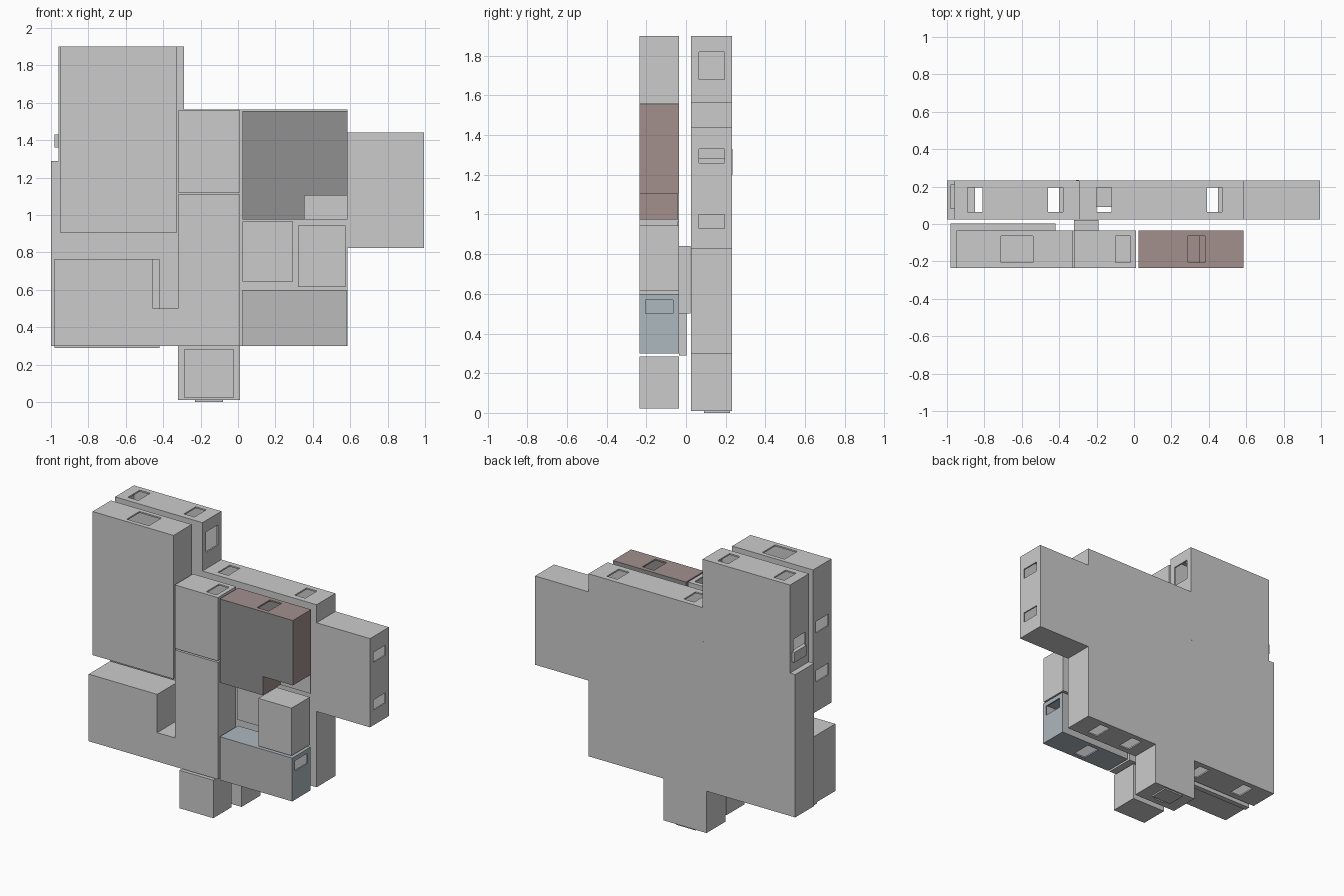
import bpy, bmesh

if "Cube" in bpy.data.objects:
    bpy.data.objects.remove(bpy.data.objects["Cube"])


def paint(name, rgb):
    m = bpy.data.materials.new(name)
    m.diffuse_color = (*rgb, 1)
    m.use_nodes = True
    m.node_tree.nodes["Principled BSDF"].inputs["Base Color"].default_value = m.diffuse_color
    return m


def rect(x0, x1, z0, z1):
    return [(x0, z0), (x1, z0), (x1, z1), (x0, z1)]


def room(name, outline, y0, y1, windows=None, band=None, mats=(), wall=0.01):
    """Hollow room: plan outline in x,z (anticlockwise), closed front and back.
    windows: {edge number: [(start, end), ...]}, all cut over the same y band."""
    windows = windows or {}
    ys = [y0, *band, y1] if band else [y0, y1]
    bm = bmesh.new()
    cache = {}

    def vert(x, y, z):
        key = (round(x, 4), round(y, 4), round(z, 4))
        if key not in cache:
            cache[key] = bm.verts.new(key)
        return cache[key]

    ring = []
    for i, p in enumerate(outline):
        q = outline[(i + 1) % len(outline)]
        axis = 0 if abs(q[0] - p[0]) > abs(q[1] - p[1]) else 1
        spans = windows.get(i, [])
        us = sorted({p[axis], q[axis], *[u for s in spans for u in s]},
                    reverse=q[axis] < p[axis])
        pts = [(u, p[1]) if axis == 0 else (p[0], u) for u in us]
        ring += pts[:-1]
        for a, b, ua, ub in zip(pts, pts[1:], us, us[1:]):
            mid = (ua + ub) / 2
            for k in range(len(ys) - 1):
                if k == 1 and any(s[0] < mid < s[1] for s in spans):
                    continue
                f = bm.faces.new([vert(a[0], ys[k], a[1]), vert(a[0], ys[k + 1], a[1]),
                                  vert(b[0], ys[k + 1], b[1]), vert(b[0], ys[k], b[1])])
                f.material_index = 1 if len(mats) > 1 else 0
    for y in (y0, y1):
        bm.faces.new([vert(x, y, z) for x, z in ring])
    bmesh.ops.recalc_face_normals(bm, faces=bm.faces)
    me = bpy.data.meshes.new(name)
    bm.to_mesh(me)
    bm.free()
    ob = bpy.data.objects.new(name, me)
    bpy.context.collection.objects.link(ob)
    for m in mats:
        me.materials.append(m)
    if windows:
        mod = ob.modifiers.new("wall_thickness", 'SOLIDIFY')
        mod.thickness, mod.offset = wall, -1
    return ob


grey = paint("roof_grey", (0.5, 0.5, 0.5))
dark = paint("dark_roof", (0.28, 0.28, 0.28))
brown = paint("brown_wall", (0.36, 0.28, 0.27))
blue = paint("blue_wall", (0.42, 0.48, 0.52))
light = paint("light_wall", (0.68, 0.68, 0.68))

# Rear storey: one hollow floor with windows in its outer walls
rear = [(-0.32, 0.01), (0.01, 0.01), (0.01, 0.30), (0.585, 0.30), (0.585, 0.825),
        (0.995, 0.825), (0.995, 1.44), (0.585, 1.44), (0.585, 1.565), (-0.29, 1.565),
        (-0.29, 1.90), (-0.96, 1.90), (-0.96, 1.29), (-1.0, 1.29), (-1.0, 0.30),
        (-0.32, 0.30)]
room("rear_storey", rear, 0.025, 0.232,
     {0: [(-0.2, -0.12)], 2: [(0.1, 0.18), (0.37, 0.45)],
      5: [(0.93, 1.0), (1.26, 1.33)], 8: [(-0.2, -0.12), (0.39, 0.47)],
      9: [(1.68, 1.82)], 10: [(-0.89, -0.81), (-0.46, -0.38)],
      11: [(1.43, 1.51)], 14: [(-0.85, -0.77), (-0.48, -0.40)]},
     (0.065, 0.195), [light])
room("left_window_sill", rect(-0.98, -0.96, 1.36, 1.43), 0.08, 0.21)
room("bottom_window_sill", rect(-0.23, -0.08, 0.0, 0.012), 0.09, 0.222)
room("rear_wall_slot", rect(-0.31, -0.295, 1.2, 1.33), 0.23, 0.234)

# Front storey: separate rooms
F0, F1, BAND = -0.235, -0.035, (-0.205, -0.065)
room("large_room", rect(-0.95, -0.33, 0.905, 1.90), F0, F1,
     {2: [(-0.71, -0.54)], 3: [(1.11, 1.19), (1.45, 1.53)]}, BAND)
room("small_upper_room", rect(-0.32, 0.01, 1.12, 1.56), F0, F1,
     {2: [(-0.1, -0.02)]}, BAND)
room("hall_and_left_room",
     [(-0.98, 0.30), (0.01, 0.30), (0.01, 1.11), (-0.32, 1.11), (-0.32, 0.50),
      (-0.455, 0.50), (-0.455, 0.765), (-0.98, 0.765)], F0, F1)
room("left_room_base", rect(-0.98, -0.42, 0.29, 0.765), F1, 0.002)
room("stair_base", rect(-0.32, -0.19, 0.50, 0.84), F1, 0.022)
room("dark_room",
     [(0.025, 0.975), (0.355, 0.975), (0.355, 1.105), (0.585, 1.105),
      (0.585, 1.555), (0.025, 1.555)], F0, F1,
     {4: [(0.29, 0.38)]}, BAND, [dark, brown])
room("dark_room_floor", rect(0.355, 0.585, 0.975, 1.105), F1 - 0.008, F1)
room("open_court_floor", rect(0.025, 0.295, 0.645, 0.965), F1 - 0.008, F1)
room("right_room", rect(0.32, 0.575, 0.615, 0.945), F0, F1)
room("blue_room", rect(0.025, 0.58, 0.30, 0.60), F0, F1,
     {0: [(0.25, 0.34)], 1: [(0.5, 0.57)]}, BAND, [grey, blue])
room("entrance_room", rect(-0.285, -0.025, 0.022, 0.285), F0, F1)
